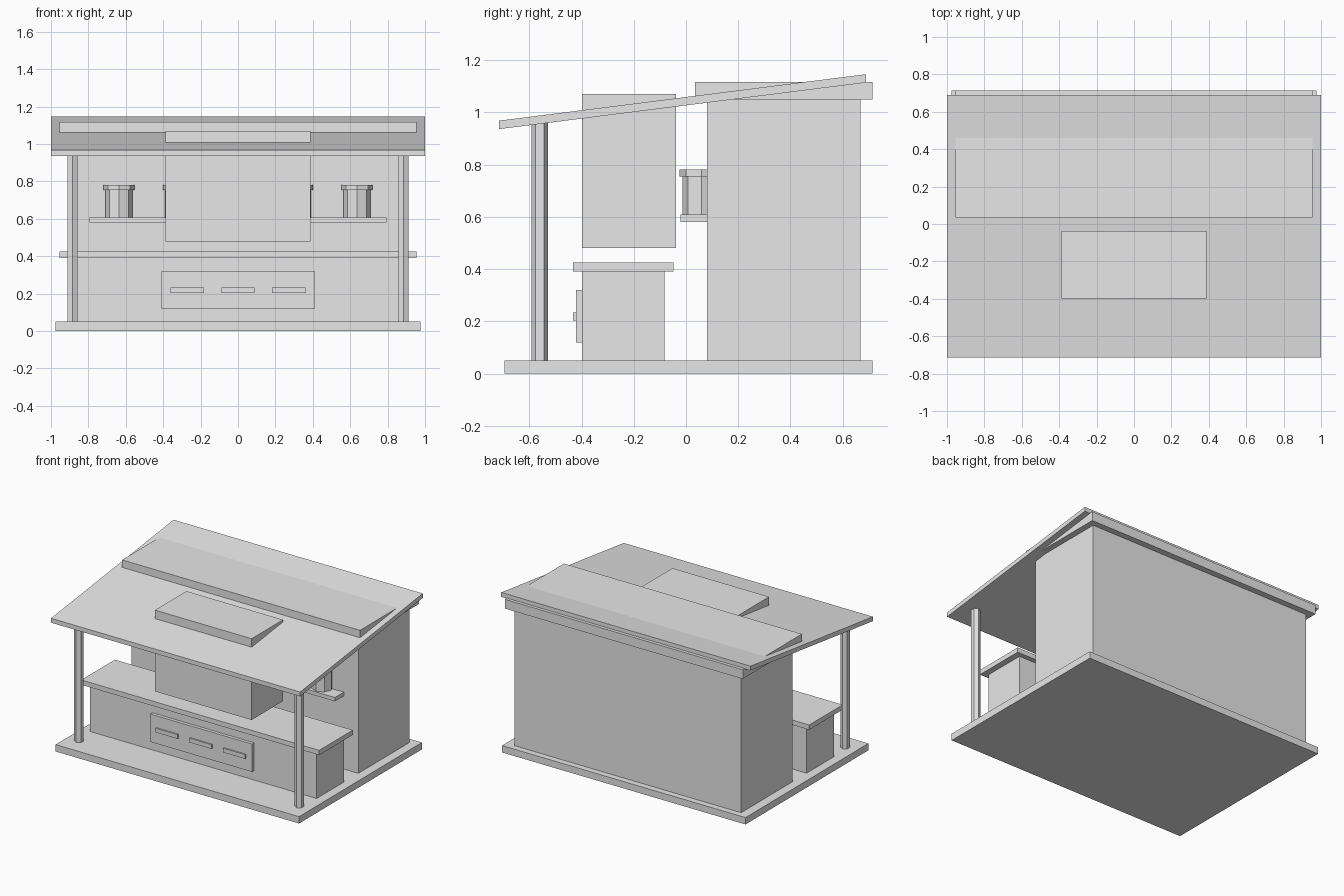
import bpy
import bmesh
import math
from mathutils import Matrix

cube = bpy.data.objects.get("Cube")
if cube:
    bpy.data.objects.remove(cube, do_unlink=True)

grey = bpy.data.materials.new("light_grey")
grey.use_nodes = True
grey.diffuse_color = (0.8, 0.8, 0.8, 1)
grey.node_tree.nodes["Principled BSDF"].inputs["Base Color"].default_value = (0.8, 0.8, 0.8, 1)


def finish(name, bm):
    mesh = bpy.data.meshes.new(name)
    bm.to_mesh(mesh)
    bm.free()
    mesh.materials.append(grey)
    obj = bpy.data.objects.new(name, mesh)
    bpy.context.collection.objects.link(obj)
    return obj


def box(name, half_width, y, z, x=0, rise=0):
    """Box between y and z limits; rise lifts its back end, keeping the ends upright."""
    bm = bmesh.new()
    bmesh.ops.create_cube(bm, size=1)
    for v in bm.verts:
        back = v.co.y > 0
        v.co = (x + math.copysign(half_width, v.co.x),
                y[1] if back else y[0],
                (z[1] if v.co.z > 0 else z[0]) + (rise if back else 0))
    return finish(name, bm)


def prism(name, sides, radius, x, y, z):
    """Upright flat-sided cylinder."""
    bm = bmesh.new()
    bmesh.ops.create_cone(bm, cap_ends=True, segments=sides, radius1=radius,
                          radius2=radius, depth=z[1] - z[0],
                          matrix=Matrix.Translation((x, y, (z[0] + z[1]) / 2)))
    return finish(name, bm)


# Floor and back storage block
box("floor", 0.977, (-0.695, 0.713), (0, 0.05))
box("back_block", 0.91, (0.08, 0.668), (0.05, 1.05))
box("back_cap", 0.955, (0.035, 0.713), (1.05, 1.117))

# Sloping roof on two posts
box("roof", 1.0, (-0.715, 0.69), (0.936, 0.968), rise=0.178)
for side, x in (("right", -0.885), ("left", 0.885)):
    prism(side + "_post", 6, 0.031, x, -0.56, (0.05, 0.96))

# Hood hanging through the roof
box("hood", 0.388, (-0.398, -0.038), (0.48, 1.07))

# Counter with a front panel and three raised bars
box("counter", 0.91, (-0.398, -0.083), (0.05, 0.39))
box("counter_top", 0.955, (-0.433, -0.048), (0.39, 0.425))
box("front_panel", 0.408, (-0.422, -0.398), (0.118, 0.32))
for i in range(3):
    box(f"panel_bar_{i + 1}", 0.089, (-0.433, -0.422), (0.204, 0.234), x=(i - 1) * 0.272)

# Shelf with a row of lidded jars
box("shelf", 0.793, (-0.022, 0.085), (0.58, 0.608))
for i in range(5):
    x = (i - 2) * 0.318
    prism(f"jar_{i + 1}", 8, 0.072, x, 0.059, (0.608, 0.755))
    prism(f"jar_lid_{i + 1}", 8, 0.083, x, 0.059, (0.755, 0.781))
